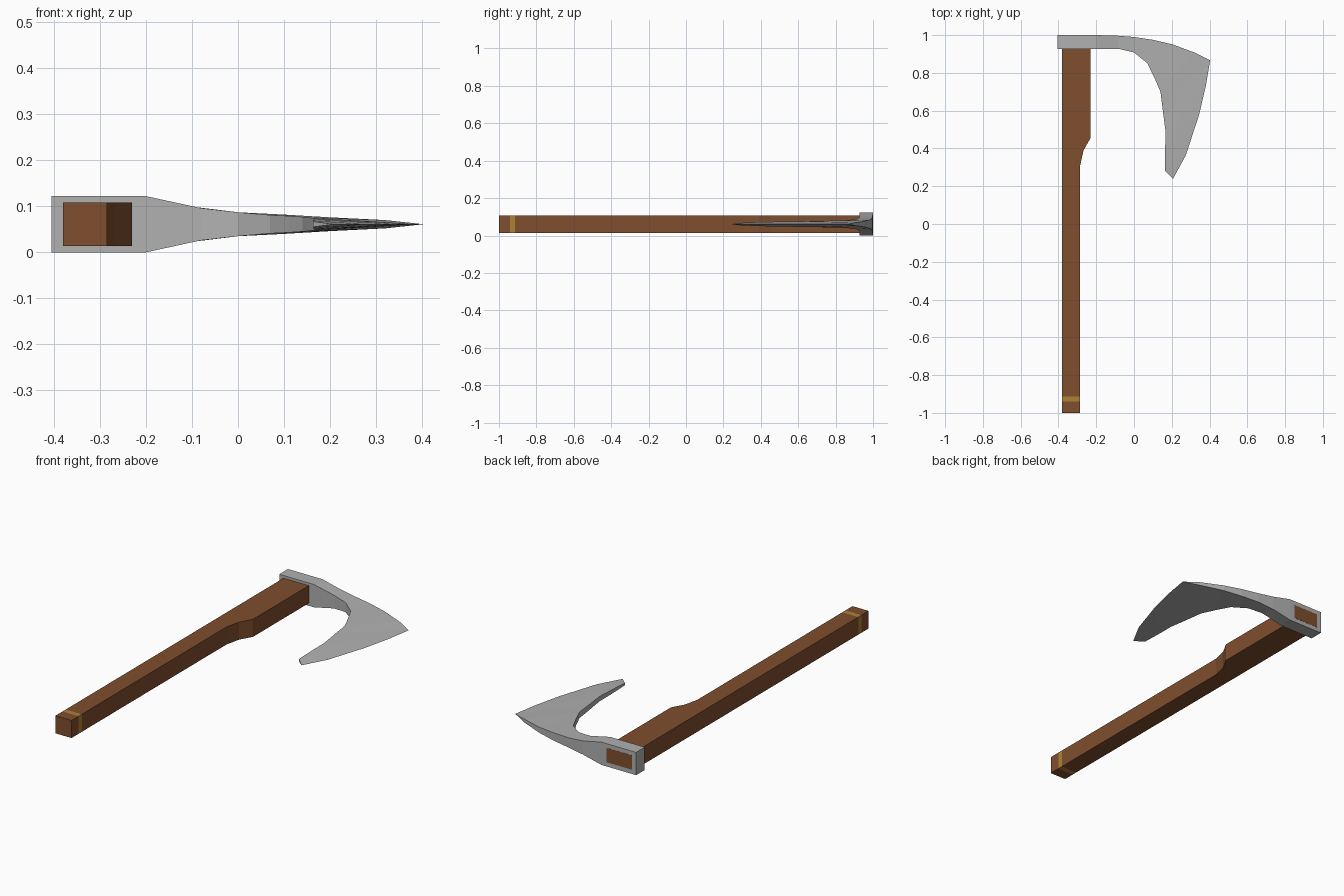
import bpy
import bmesh

CENTRE_Z = 0.061

cube = bpy.data.objects.get("Cube")
if cube:
    bpy.data.objects.remove(cube, do_unlink=True)


def make_material(name, rgb):
    mat = bpy.data.materials.new(name)
    mat.use_nodes = True
    mat.diffuse_color = (*rgb, 1)
    mat.node_tree.nodes["Principled BSDF"].inputs["Base Color"].default_value = (*rgb, 1)
    return mat


steel = make_material("steel", (0.44, 0.44, 0.44))
wood = make_material("brown wood", (0.21, 0.077, 0.027))
brass = make_material("brass", (0.42, 0.22, 0.033))


def loft(name, stations, materials):
    """Join four-cornered rings; a station is (x, y, half thickness) on each side."""
    bm = bmesh.new()
    rings = []
    for a, b in stations:
        corners = [(a, 1), (b, 1), (b, -1), (a, -1)]
        rings.append([bm.verts.new((p[0], p[1], CENTRE_Z + s * p[2])) for p, s in corners])
    for r, q in zip(rings, rings[1:]):
        for i in range(4):
            j = (i + 1) % 4
            bm.faces.new((r[i], r[j], q[j], q[i]))
    bm.faces.new(rings[0])
    bm.faces.new(rings[-1])
    # Zero-thickness corners collapse into a sharp edge
    bmesh.ops.remove_doubles(bm, verts=bm.verts, dist=0.0005)
    bmesh.ops.recalc_face_normals(bm, faces=bm.faces)
    mesh = bpy.data.meshes.new(name)
    bm.to_mesh(mesh)
    bm.free()
    for mat in materials:
        mesh.materials.append(mat)
    obj = bpy.data.objects.new(name, mesh)
    bpy.context.collection.objects.link(obj)
    return obj


# Handle: straight grip that widens towards the head
BACK, GRIP, WIDE, HALF = -0.38, -0.285, -0.23, 0.047
outline = [(-1, GRIP), (-0.94, GRIP), (-0.913, GRIP), (0.31, GRIP),
           (0.39, -0.267), (0.455, WIDE), (0.94, WIDE)]
handle = loft("handle", [((BACK, y, HALF), (x, y, HALF)) for y, x in outline], [wood, brass])

# Brass band near the butt
for face in handle.data.polygons:
    if -0.94 < face.center.y < -0.913:
        face.material_index = 1

# Handle end showing through the eye of the head
loft("handle_end", [((BACK, y, 0.038), (WIDE, y, 0.038)) for y in (0.995, 1.001)], [wood])

# Bearded head: outer edge paired with the inner curve
loft("axe_head", [
    ((-0.405, 1.0, 0.061), (-0.405, 0.927, 0.061)),
    ((-0.2, 1.0, 0.061), (-0.2, 0.927, 0.061)),
    ((-0.09, 0.997, 0.037), (-0.08, 0.927, 0.035)),
    ((0.0, 0.99, 0.026), (0.0, 0.908, 0.026)),
    ((0.1, 0.975, 0.021), (0.07, 0.852, 0.02)),
    ((0.2, 0.952, 0.015), (0.11, 0.77, 0.018)),
    ((0.32, 0.908, 0.009), (0.14, 0.7, 0.016)),
    ((0.403, 0.867, 0), (0.15, 0.62, 0.015)),
    ((0.38, 0.73, 0), (0.167, 0.49, 0.013)),
    ((0.345, 0.58, 0), (0.165, 0.4, 0.011)),
    ((0.275, 0.365, 0), (0.164, 0.32, 0.008)),
    ((0.207, 0.24, 0), (0.163, 0.283, 0.006)),
], [steel])
